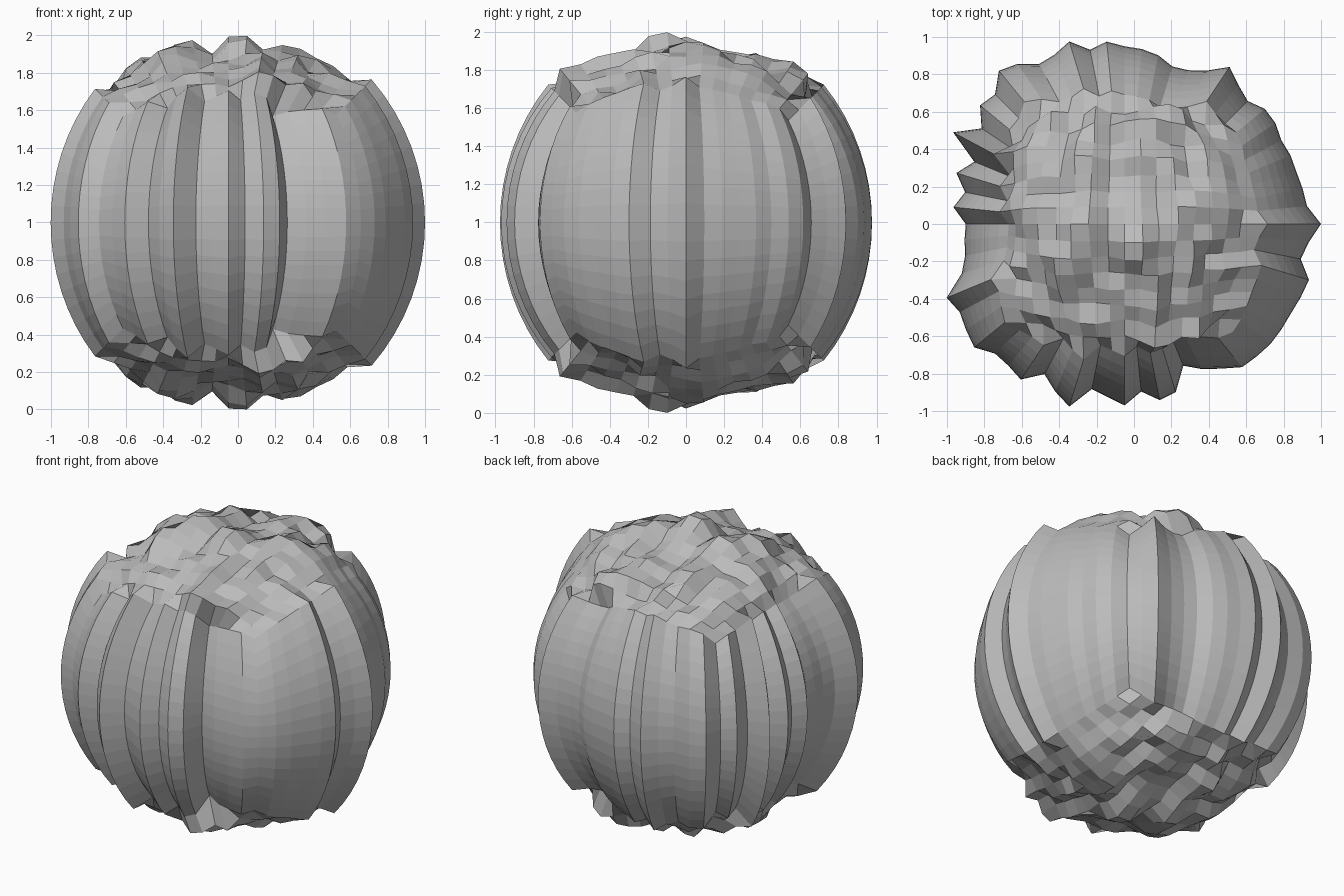
import bpy, bmesh, math, random
from mathutils import Vector

cube = bpy.data.objects.get("Cube")
if cube:
    bpy.data.objects.remove(cube, do_unlink=True)

random.seed(7)
HALF = 8            # cells from a face centre to its edge
CENTRE_X = -0.05

# Waist radius of every vertical strip in hundredths, from the front towards +x
STRIPS = [97, 90, 96, 94, 82, 88, 93, 99, 100, 101, 101, 101, 102, 103, 96, 99,
          105, 98, 97, 96, 96, 95, 97, 97, 93, 96, 101, 93, 89, 88, 92, 94,
          95, 98, 95, 102, 98, 97, 103, 106, 98, 100, 92, 104, 87, 94, 87, 92,
          85, 86, 87, 91, 103, 100, 102, 104, 98, 98, 100, 91, 97, 102, 90, 93]

# Rough relief shared by the top and the underside
span = range(-HALF, HALF + 1)
rough = {(i, j): random.uniform(-0.075, 0.075) for i in span for j in span}


def relief(i, j):
    near = [rough.get((i + a, j + b), 0) for a, b in ((1, 0), (-1, 0), (0, 1), (0, -1))]
    return 0.65 * rough[i, j] + 0.35 * sum(near) / 2


def spread(n):
    return math.tan(n / HALF * math.pi / 4)


def radius(i, j, k):
    a, b, c = (abs(n) / HALF for n in (i, j, k))
    if max(a, b) == 1:
        # Sides: the relief stays constant up each strip
        turn = math.atan2(spread(i), -spread(j)) / math.tau
        strip = STRIPS[round(turn * len(STRIPS)) % len(STRIPS)] / 100
        return strip * (1 + 0.03 * c * c * (1 - min(a, b) ** 2))
    # Top and underside
    return 0.94 + relief(i, j) + 0.05 * (1 - (1 - a * a) * (1 - b * b))


# Gridded cube blown out into a ridged ball
bm = bmesh.new()
bmesh.ops.create_cube(bm, size=2)
bmesh.ops.subdivide_edges(bm, edges=bm.edges[:], cuts=2 * HALF - 1, use_grid_fill=True)
for v in bm.verts:
    cell = [round(n * HALF) for n in v.co]
    v.co = Vector([spread(n) for n in cell]).normalized() * radius(*cell)
    v.co.x += CENTRE_X

# Stand it on the ground
low = min(v.co.z for v in bm.verts)
for v in bm.verts:
    v.co.z -= low
bmesh.ops.recalc_face_normals(bm, faces=bm.faces[:])

mesh = bpy.data.meshes.new("ridged_rock")
bm.to_mesh(mesh)
bm.free()
rock = bpy.data.objects.new("ridged_rock", mesh)
bpy.context.collection.objects.link(rock)

# Plain grey stone
grey = bpy.data.materials.new("stone_grey")
grey.use_nodes = True
colour = (0.5, 0.5, 0.5, 1)
grey.diffuse_color = colour
grey.node_tree.nodes["Principled BSDF"].inputs["Base Color"].default_value = colour
mesh.materials.append(grey)
